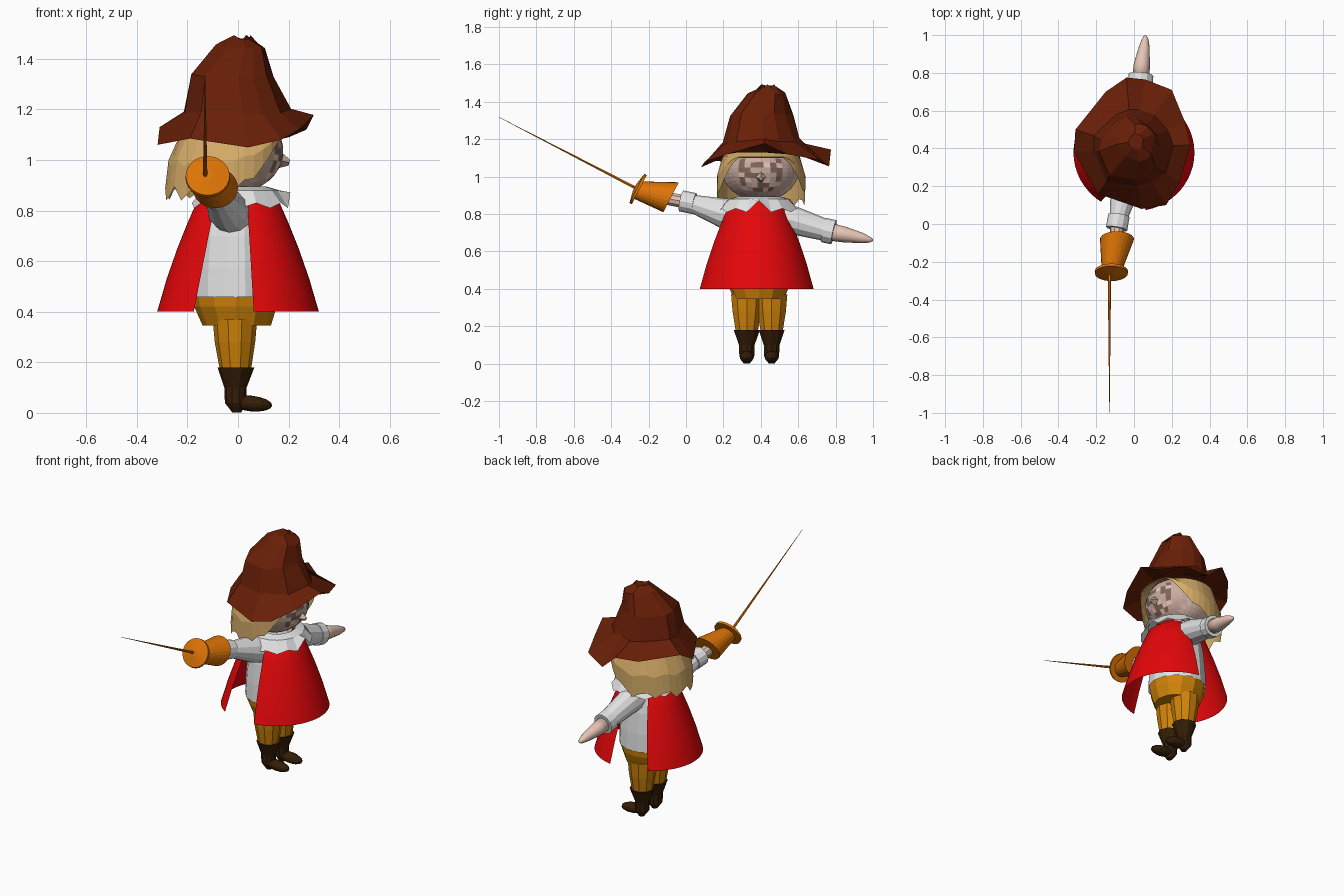
import bpy, bmesh, math, random
from mathutils import Vector, Matrix

if "Cube" in bpy.data.objects:
    bpy.data.objects.remove(bpy.data.objects["Cube"])
random.seed(4)


def mat(name, r, g, b):
    m = bpy.data.materials.new(name)
    m.diffuse_color = [(c / 255) ** 2.2 for c in (r, g, b)] + [1]
    m.use_nodes = True
    m.node_tree.nodes["Principled BSDF"].inputs["Base Color"].default_value = m.diffuse_color
    return m


BROWN = mat("hat brown", 104, 36, 16)
HAIR = mat("blond", 214, 172, 105)
SKIN = mat("skin", 230, 196, 180)
DUSK = mat("dusky skin", 200, 170, 158)
DARK = mat("face shadow brown", 128, 102, 92)
RED = mat("red", 228, 15, 18)
WHITE = mat("white", 226, 226, 226)
OCHRE = mat("ochre", 207, 131, 17)
BOOT = mat("boot brown", 55, 35, 16)
ORANGE = mat("orange", 220, 115, 14)


def finish(name, bm, *mats, smooth=False):
    bmesh.ops.recalc_face_normals(bm, faces=bm.faces)
    for f in bm.faces:
        f.smooth = smooth
    me = bpy.data.meshes.new(name)
    bm.to_mesh(me)
    bm.free()
    for m in mats:
        me.materials.append(m)
    ob = bpy.data.objects.new(name, me)
    bpy.context.collection.objects.link(ob)
    return ob


def loft(name, rings, m, closed=True, caps=False, smooth=False):
    """Skin a list of point rings."""
    bm = bmesh.new()
    vs = [[bm.verts.new(p) for p in r] for r in rings]
    n = len(vs[0])
    for a, b in zip(vs, vs[1:]):
        for i in range(n if closed else n - 1):
            j = (i + 1) % n
            bm.faces.new((a[i], a[j], b[j], b[i]))
    if caps:
        bm.faces.new(vs[0])
        bm.faces.new(vs[-1])
    return finish(name, bm, m, smooth=smooth)


def tube(name, pts, radii, n, m, axis=None, caps=True, smooth=False):
    """Round tube along points, one radius each; rings square to axis or path."""
    pts = [Vector(p) for p in pts]
    rings = []
    for k, (p, r) in enumerate(zip(pts, radii)):
        d = Vector(axis) if axis else pts[min(k + 1, len(pts) - 1)] - pts[max(k - 1, 0)]
        q = d.to_track_quat('Z', 'Y')
        rings.append([p + q @ Vector((r * math.cos(t), r * math.sin(t), 0))
                      for t in (2 * math.pi * i / n for i in range(n))])
    return loft(name, rings, m, caps=caps, smooth=smooth)


CY = 0.39  # body axis in y; the figure looks along +x
UP = (0, 0, 1)

# Legs, boots and feet
for side, y in (("right", 0.325), ("left", 0.458)):
    tube(side + "_leg", [(-.012, y, .37), (-.012, y, .28), (-.01, y, .16)],
         [.088, .08, .06], 10, OCHRE, axis=UP)
    tube(side + "_boot", [(-.008, y, .18), (-.01, y, .1), (-.01, y, .04), (-.005, y, .002)],
         [.073, .044, .042, .018], 10, BOOT, axis=UP)
    bm = bmesh.new()
    bmesh.ops.create_uvsphere(bm, u_segments=12, v_segments=8, radius=1,
                              matrix=Matrix.Translation((.052, y, .037))
                              @ Matrix.Rotation(.1, 4, 'Y') @ Matrix.Diagonal((.084, .038, .031, 1)))
    finish(side + "_foot", bm, BOOT)

# Breeches and shirt
tube("breeches", [(-.01, CY, .48), (-.01, CY, .42), (-.005, CY, .345)],
     [.17, .163, .135], 12, OCHRE, axis=UP)
tube("shirt", [(-.01, CY, .458), (-.01, CY, .57), (-.01, CY, .7), (-.005, CY, .83), (0, CY, .88)],
     [.176, .172, .16, .135, .1], 14, WHITE, caps=False, axis=UP)

# Tabard: front and back panels of a flared cone, cut along straight side edges
PROFILE = [(.10, .885), (.165, .83), (.20, .75), (.24, .65), (.282, .53), (.308, .44), (.32, .40)]
for name, sgn, top, bot in (("front_tabard", 1, .035, .062), ("back_tabard", -1, .085, .175)):
    rings = []
    for r, z in PROFILE:
        half = math.acos(min(.95, (top + (bot - top) * (.86 - z) / .46) / r))
        rings.append([(sgn * r * math.cos(half * k / 12), .378 + .97 * r * math.sin(half * k / 12), z)
                      for k in range(-12, 13)])
    loft(name, rings, RED, closed=False, smooth=True)

# Collar with a zigzag lower edge and an opening at the throat
ang = [2 * math.pi * i / 20 for i in range(20)]
ring = lambda r, zf: [(.012 + r * .92 * math.cos(a), CY + r * math.sin(a), zf(i))
                      for i, a in enumerate(ang)]
loft("collar", [ring(.11, lambda i: .895), ring(.165, lambda i: .88),
                ring(.212, lambda i: .872 if i == 0 else (.81 if i % 2 else .83))], WHITE)

# Sleeves, cuffs and bare hand
tube("right_sleeve", [(0, .36, .775), (-.045, .2, .805), (-.085, .02, .86)],
     [.09, .08, .045], 12, WHITE)
tube("right_cuff", [(-.08, .045, .856), (-.092, -.025, .87)], [.057, .057], 12, WHITE)
tube("right_wrist", [(-.09, 0, .865), (-.095, -.14, .89)], [.038, .034], 10, SKIN)
tube("left_sleeve", [(0, .42, .80), (.015, .58, .765), (.035, .755, .712)],
     [.085, .075, .058], 12, WHITE)
tube("left_cuff", [(.032, .735, .715), (.037, .79, .703)], [.066, .066], 12, WHITE)
tube("left_hand", [(.036, .77, .705), (.042, .85, .69), (.055, .94, .672), (.06, .985, .662),
                   (.06, 1.0, .66)], [.047, .042, .028, .015, .004], 12, SKIN, axis=(.1, .97, -.2),
     smooth=True)

# Gauntlet, hand guard and blade, all square to the sword's direction
D = (0, -.887, .46)
tube("gauntlet", [(-.09, -.08, .89), (-.12, -.262, .93)], [.09, .05], 24, ORANGE, axis=D)
tube("hand_guard", [(-.12, -.25, .93), (-.12, -.262, .938), (-.12, -.275, .942)],
     [.088, .087, .02], 24, ORANGE, axis=D)
tube("blade", [(-.13, -.26, .935), (-.13, -1.0, 1.318)], [.009, .001], 6, ORANGE)

# Head: blocky sphere whose front cells carry the face pattern
C = Vector((-.015, .398, 1.035))
bm = bmesh.new()
bmesh.ops.create_cube(bm, size=2)
bmesh.ops.subdivide_edges(bm, edges=bm.edges, cuts=8, use_grid_fill=True)
for v in bm.verts:
    d = Vector([math.tan(c * math.pi / 4) for c in v.co]).normalized()
    v.co = C + Vector((d.x * .195, d.y * .205, d.z * .165))
for f in bm.faces:
    p = f.calc_center_median() - C
    if p.x > .08:
        f.material_index = 1
    if p.x > .13 and abs(p.y) < .105 and -.13 < p.z < .05:
        f.material_index = random.choice((0, 1, 2, 2))
finish("head", bm, SKIN, DUSK, DARK)
tube("nose", [(.16, .4, 1.0), (.203, .4, .99)], [.035, .012], 4, DUSK)

# Hair: ragged shell, short over the brow and long at the back
rows = [[], [], [], []]
for i in range(36):
    a = 2 * math.pi * i / 36
    t = abs((a + math.pi) % (2 * math.pi) - math.pi)
    low = 1.1 - .18 * min(1, max(0, t - .6) / .65)
    if t > 1.5:
        low -= (0.02, .07, .04)[i % 3] + random.uniform(0, .025)
    for k, (r, back) in enumerate(((.13, 0), (.2, .01), (.23, .03), (.228, .045))):
        z = (1.15, 1.11, (1.11 + low) / 2, low)[k]
        cx = math.cos(a)
        rows[k].append((-.015 + (r if cx > 0 else r + back) * cx,
                        .402 + r * math.sin(a) * 1.03, z))
loft("hair", rows, HAIR)

# Hat: bent brim outline lofted into a crumpled crown
BRIM = [(.30, .42, 1.178), (.27, .54, 1.12), (.2, .71, 1.09), (.06, .765, 1.055),
        (-.04, .775, 1.145), (-.15, .70, 1.12), (-.31, .5, 1.13), (-.318, .38, 1.06),
        (-.19, .16, 1.085), (.04, .08, 1.05), (.17, .10, 1.08), (.24, .22, 1.12)]


def crown(cx, cy, z, r, jit):
    out = []
    for x, y, bz in BRIM:
        a = math.atan2(y - .4, x)
        k = r * random.uniform(1 - jit, 1 + jit)
        out.append((cx + k * math.cos(a), cy + k * math.sin(a), z + random.uniform(-jit, jit) * .2))
    return out


loft("hat", [crown(0, .4, 1.13, .2, 0), BRIM, crown(-.005, .4, 1.195, .212, .06),
             crown(-.02, .395, 1.33, .17, .06), crown(.015, .43, 1.44, .095, .1),
             crown(.01, .435, 1.485, .04, .05)], BROWN, caps=True)
